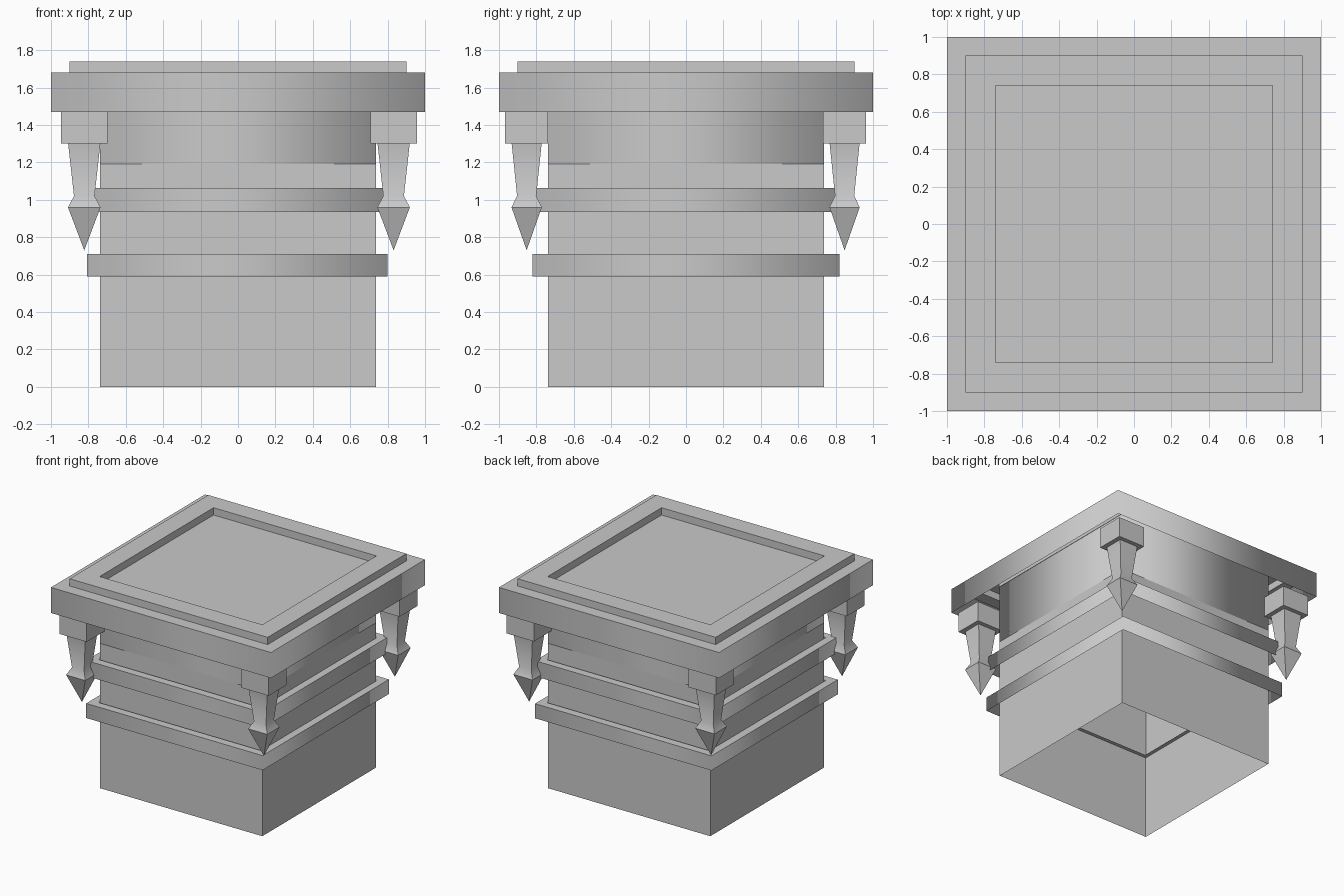
import bpy
import bmesh

default = bpy.data.objects.get("Cube")
if default:
    bpy.data.objects.remove(default, do_unlink=True)

# Single plain grey
GREY = (0.588, 0.588, 0.588, 1.0)
stone = bpy.data.materials.new("plain_grey")
stone.use_nodes = True
stone.diffuse_color = GREY
stone.node_tree.nodes["Principled BSDF"].inputs["Base Color"].default_value = GREY

CORNERS = ((-1, -1), (1, -1), (1, 1), (-1, 1))


def square_loft(name, profile, center=(0, 0), soft="none", stretch=1.0, cap=False):
    """Loft square rings of (half width, height); soft blends 'corners' or 'rings'."""
    bm = bmesh.new()
    rings = [[bm.verts.new((center[0] + sx * r, center[1] + sy * r * stretch, z))
              for sx, sy in CORNERS] for r, z in profile]
    for low, high in zip(rings, rings[1:]):
        for i in range(4):
            j = (i + 1) % 4
            bm.faces.new((low[i], low[j], high[j], high[i]))
    if cap:
        bm.faces.new(rings[-1])
    bmesh.ops.remove_doubles(bm, verts=bm.verts, dist=1e-5)
    for face in bm.faces:
        face.smooth = soft != "none"
    for edge in bm.edges:
        a, b = edge.verts
        kind = "corners" if abs(a.co.z - b.co.z) > 1e-4 else "rings"
        edge.smooth = kind == soft
    mesh = bpy.data.meshes.new(name)
    bm.to_mesh(mesh)
    bm.free()
    mesh.materials.append(stone)
    obj = bpy.data.objects.new(name, mesh)
    bpy.context.collection.objects.link(obj)
    return obj


BODY = 0.737

# Square shaft: flat lower walls, soft-shaded neck, inner lining with a small lip
square_loft("shaft", [(BODY, 0), (BODY, 1.19)])
square_loft("neck", [(BODY, 1.19), (BODY, 1.68)], soft="corners")
square_loft("inner_lining", [(0.70, 0.70), (0.733, 0.70), (0.733, 0)])

# Two bands around the shaft
for name, z0, z1 in (("lower_band", 0.59, 0.71), ("upper_band", 0.935, 1.063)):
    square_loft(name, [(0.802, z0), (0.802, z1), (BODY, z1)],
                center=(-0.004, 0), soft="corners", stretch=1.022)

# Overhanging cap with a raised rim and a sunken top
square_loft("cap", [(1, 1.47), (1, 1.68), (0.9, 1.68)], soft="corners")
square_loft("cap_rim", [(0.9, 1.68), (0.9, 1.74), (0.74, 1.74), (0.74, 1.68)], cap=True)

# Hanging pendants under the four cap corners
for side_x, x in (("right", -0.822), ("left", 0.832)):
    for side_y, y in (("front", -0.852), ("back", 0.848)):
        tag = side_y + "_" + side_x
        spot = dict(center=(x, y), stretch=0.93)
        square_loft("pendant_tip_" + tag, [(0, 0.73), (0.087, 0.96)], **spot)
        square_loft("pendant_rod_" + tag, [(0.087, 0.96), (0.055, 1.02), (0.086, 1.30)],
                    soft="rings", **spot)
        square_loft("pendant_block_" + tag, [(0.086, 1.30), (0.124, 1.30), (0.124, 1.47)], **spot)
